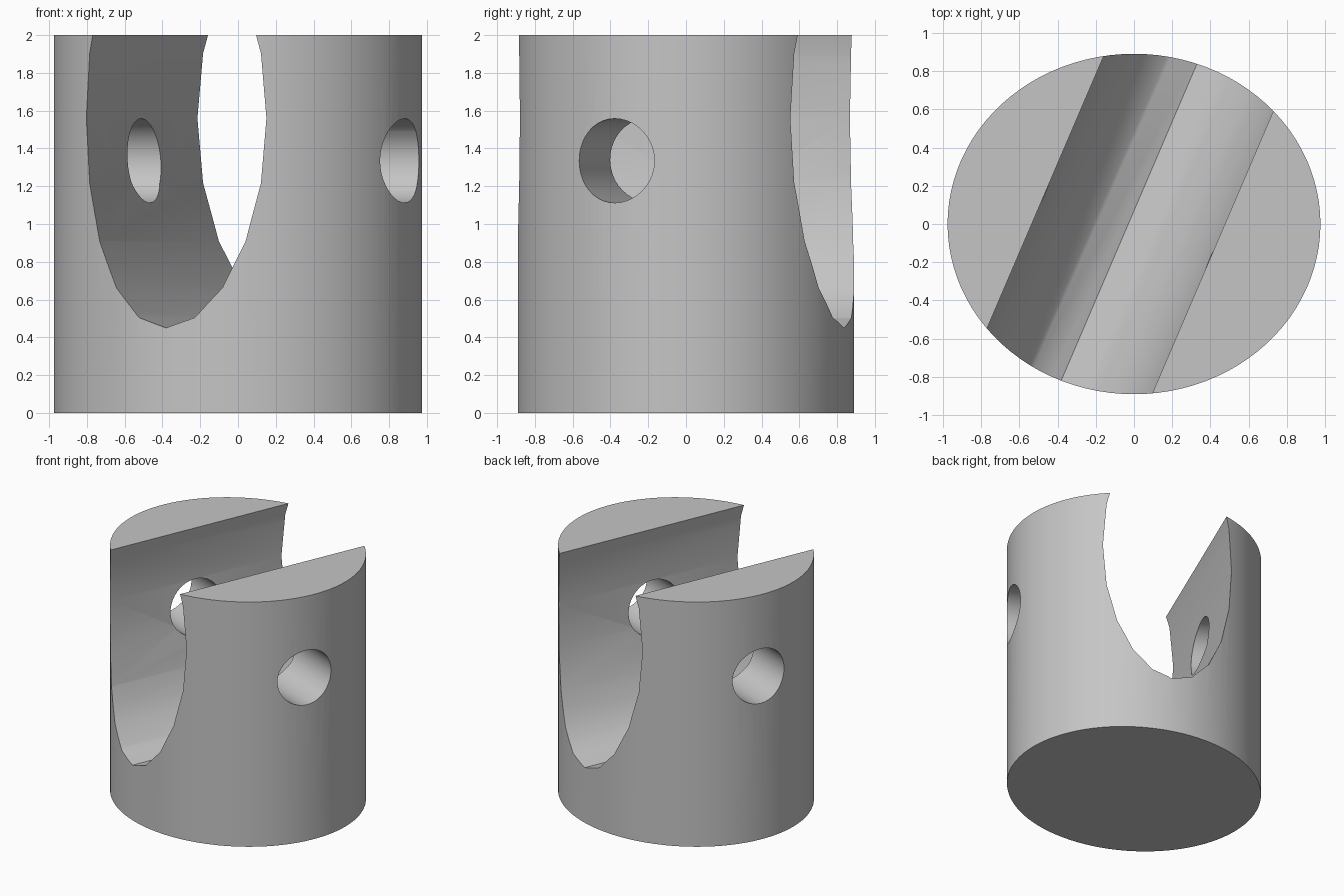
import bpy
from math import radians, pi
from mathutils import Matrix

cube = bpy.data.objects.get("Cube")
if cube:
    bpy.data.objects.remove(cube, do_unlink=True)

grey = bpy.data.materials.new("plain grey")
grey.use_nodes = True
colour = (0.56, 0.56, 0.56, 1)
grey.diffuse_color = colour
grey.node_tree.nodes["Principled BSDF"].inputs["Base Color"].default_value = colour


def cylinder(name, sides, size, centre, turn=Matrix()):
    """Unit cylinder scaled to (radius, radius, length), then turned and moved."""
    bpy.ops.mesh.primitive_cylinder_add(vertices=sides, radius=1, depth=1)
    obj = bpy.context.object
    obj.name = name
    obj.data.transform(Matrix.Translation(centre) @ turn @ Matrix.Diagonal((*size, 1)))
    obj.data.materials.append(grey)
    return obj


def cut(body, cutter):
    """Subtract the cutter from the body and discard it."""
    cutter.hide_render = True
    mod = body.modifiers.new("cut", 'BOOLEAN')
    mod.operation = 'DIFFERENCE'
    mod.solver = 'EXACT'
    mod.object = cutter
    bpy.context.view_layer.objects.active = body
    bpy.ops.object.modifier_apply(modifier=mod.name)
    bpy.data.objects.remove(cutter, do_unlink=True)


# Oval upright body
body = cylinder("slotted_body", 96, (0.975, 0.89, 2), (0, 0, 1))

# Tall oval slot, open at the top, running diagonally front to back
slot_turn = Matrix.Rotation(radians(-23.2), 4, 'Z') @ Matrix.Rotation(pi / 2, 4, 'X')
cut(body, cylinder("slot_cutter", 20, (0.512, 1.11, 4), (-0.025, 0.011, 1.56), slot_turn))

# Round cross hole through both upright cheeks
hole_turn = Matrix.Rotation(radians(-21.6), 4, 'Z') @ Matrix.Rotation(pi / 2, 4, 'Y')
cut(body, cylinder("hole_cutter", 40, (0.223, 0.223, 4), (0, -0.028, 1.335), hole_turn))

# Smooth walls with crisp rims
bpy.ops.object.select_all(action='DESELECT')
body.select_set(True)
bpy.context.view_layer.objects.active = body
bpy.ops.object.shade_smooth_by_angle(angle=radians(30))
